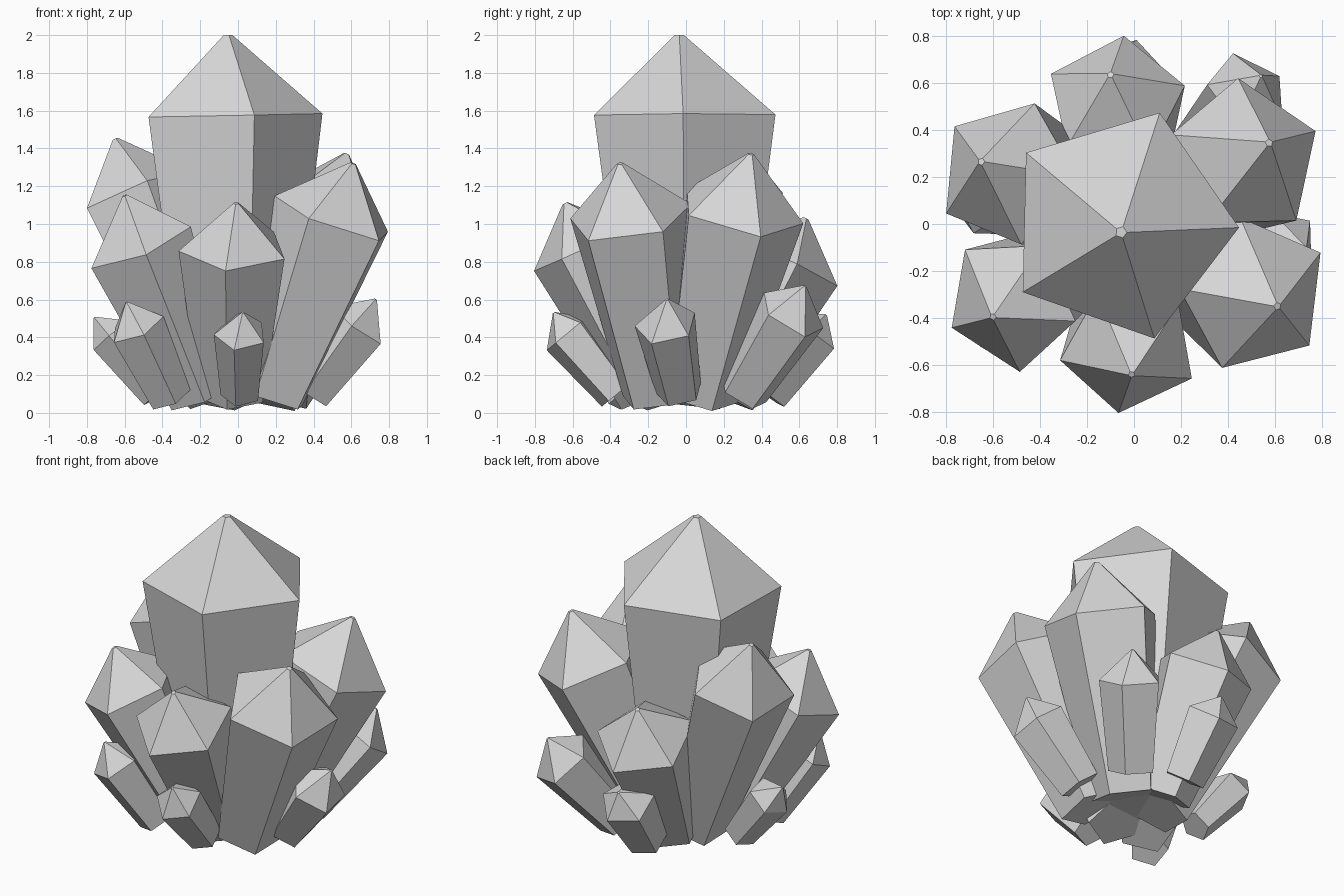
import bpy, bmesh, math
from mathutils import Vector, Quaternion

old = bpy.data.objects.get("Cube")
if old:
    bpy.data.objects.remove(old, do_unlink=True)

stone = bpy.data.materials.new("grey_crystal")
stone.use_nodes = True
GREY = (0.68, 0.68, 0.68, 1)
stone.diffuse_color = GREY
stone.node_tree.nodes["Principled BSDF"].inputs["Base Color"].default_value = GREY

SIDES = 5


def crystal(name, base, shoulder, tip, corner, taper):
    """Five-sided prism widening from base to shoulder, then a point with a tiny flat end."""
    base, shoulder, tip, corner = map(Vector, (base, shoulder, tip, corner))
    axis = (shoulder - base).normalized()
    arm = corner - shoulder
    radius = arm.length
    arm = (arm - axis * arm.dot(axis)).normalized() * radius
    bm = bmesh.new()
    rings = []
    for centre, scale in ((base, taper), (shoulder, 1), (tip, 0.05)):
        rings.append([bm.verts.new(centre + Quaternion(axis, math.tau * i / SIDES) @ arm * scale)
                      for i in range(SIDES)])
    for low, high in zip(rings, rings[1:]):
        for i in range(SIDES):
            j = (i + 1) % SIDES
            bm.faces.new((low[i], low[j], high[j], high[i]))
    bm.faces.new(rings[0][::-1])
    bm.faces.new(rings[-1])
    bmesh.ops.recalc_face_normals(bm, faces=bm.faces)
    mesh = bpy.data.meshes.new(name)
    bm.to_mesh(mesh)
    bm.free()
    mesh.materials.append(stone)
    bpy.context.collection.objects.link(bpy.data.objects.new(name, mesh))


# Central tall crystal
crystal("main_crystal", (-.03, 0, .12), (-.058, -.003, 1.575), (-.055, -.035, 2), (.447, -.015, 1.565), .6)

# Ring of medium crystals: base, shoulder centre, tip, one shoulder corner
MEDIUM = {
    "front": ((-.03, -.18, .09), (-.02, -.536, .873), (-.01, -.64, 1.11), (-.066, -.806, .755)),
    "front_left": ((.175, -.146, .09), (.512, -.3, 1.031), (.61, -.35, 1.32), (.742, -.515, .9)),
    "back_left": ((.12, .07, .09), (.475, .283, 1.065), (.575, .345, 1.37), (.772, .395, .93)),
    "back": ((-.04, .19, .09), (-.08, .53, .8), (-.1, .635, 1.03), (-.045, .813, .7)),
    "back_right": ((-.12, .06, .09), (-.543, .218, 1.16), (-.65, .265, 1.45), (-.773, .04, 1.03)),
    "front_right": ((-.2, -.14, .09), (-.525, -.337, .893), (-.6, -.395, 1.15), (-.487, -.63, .84)),
}
for place, points in MEDIUM.items():
    crystal(place + "_crystal", *points, .6)

# Outer ring of small crystals
SMALL = {
    "front": ((.015, -.365, .1), (.015, -.63, .42), (.025, -.7, .53), (-.02, -.75, .35)),
    "left": ((.38, -.035, .11), (.64, -.105, .465), (.73, -.1, .6), (.765, -.185, .38)),
    "back_left": ((.26, .3, .11), (.485, .56, .52), (.54, .63, .67), (.43, .735, .465)),
    "back": ((-.02, .42, .1), (-.04, .65, .43), (-.04, .74, .52), (.01, .79, .35)),
    "right": ((-.42, .05, .1), (-.66, .09, .41), (-.76, .11, .505), (-.775, .07, .35)),
    "front_right": ((-.36, -.3, .08), (-.538, -.46, .455), (-.59, -.51, .585), (-.655, -.52, .37)),
}
for place, points in SMALL.items():
    crystal(place + "_small_crystal", *points, .75)
